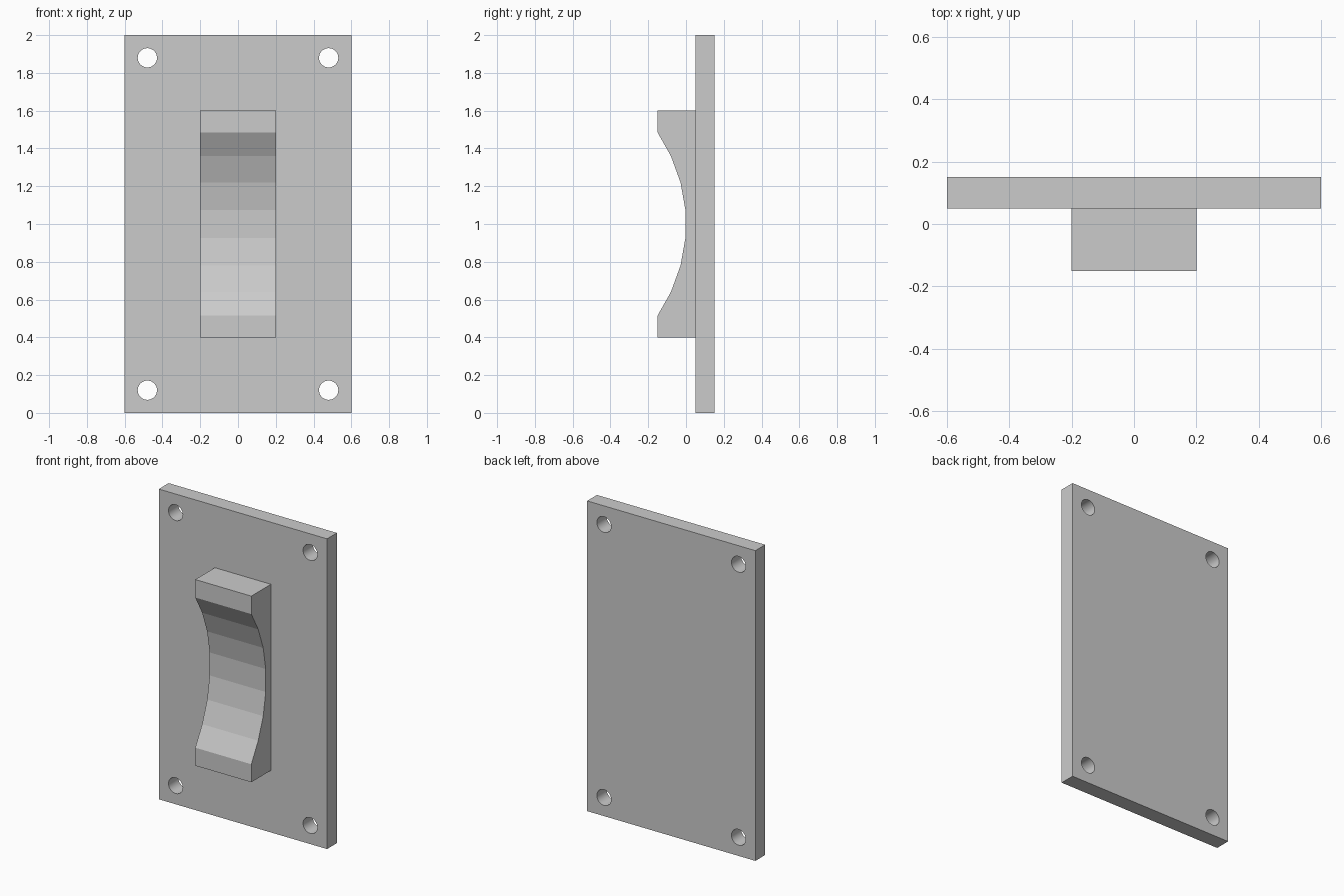
import bpy, bmesh
from math import sin, cos, radians

if "Cube" in bpy.data.objects:
    bpy.data.objects.remove(bpy.data.objects["Cube"])


def new_object(name, bm):
    bmesh.ops.recalc_face_normals(bm, faces=bm.faces)
    mesh = bpy.data.meshes.new(name)
    bm.to_mesh(mesh)
    bm.free()
    obj = bpy.data.objects.new(name, mesh)
    bpy.context.collection.objects.link(obj)
    return obj


# Wall plate
bpy.ops.mesh.primitive_cube_add(size=1, location=(0, 0.1, 1))
plate = bpy.context.object
plate.name = "wall_plate"
plate.scale = (1.2, 0.1, 2)
bpy.ops.object.transform_apply(location=True, rotation=False, scale=True)

# Four screw holes through the corners
for x in (-0.48, 0.48):
    for z in (0.12, 1.88):
        bpy.ops.mesh.primitive_cylinder_add(
            vertices=32, radius=0.051, depth=0.4,
            location=(x, 0.1, z), rotation=(radians(90), 0, 0))
        cutter = bpy.context.object
        cutter.name = "screw_hole_cutter"
        cutter.hide_render = True
        mod = plate.modifiers.new("screw_hole", 'BOOLEAN')
        mod.operation = 'DIFFERENCE'
        mod.solver = 'EXACT'
        mod.object = cutter
        bpy.context.view_layer.objects.active = plate
        bpy.ops.object.modifier_apply(modifier=mod.name)
        bpy.data.objects.remove(cutter)

# Smooth hole walls, sharp plate edges
bpy.ops.object.select_all(action='DESELECT')
plate.select_set(True)
bpy.context.view_layer.objects.active = plate
bpy.ops.object.shade_smooth_by_angle(angle=radians(30))

# Rocker switch: side profile (y, z) with a faceted concave front
R = 0.85
half = [(R * cos(radians(a)) - R, R * sin(radians(a))) for a in (5, 15, 25)]
half += [(-0.15, 0.484), (-0.15, 0.6), (0.05, 0.6)]
profile = [(y, 1 + z) for y, z in half]
profile += [(y, 1 - z) for y, z in reversed(half)]

bm = bmesh.new()
face = bm.faces.new([bm.verts.new((-0.2, y, z)) for y, z in profile])
side = bmesh.ops.extrude_face_region(bm, geom=[face])
bmesh.ops.translate(bm, vec=(0.4, 0, 0),
                    verts=[g for g in side["geom"] if isinstance(g, bmesh.types.BMVert)])
new_object("rocker_switch", bm)
